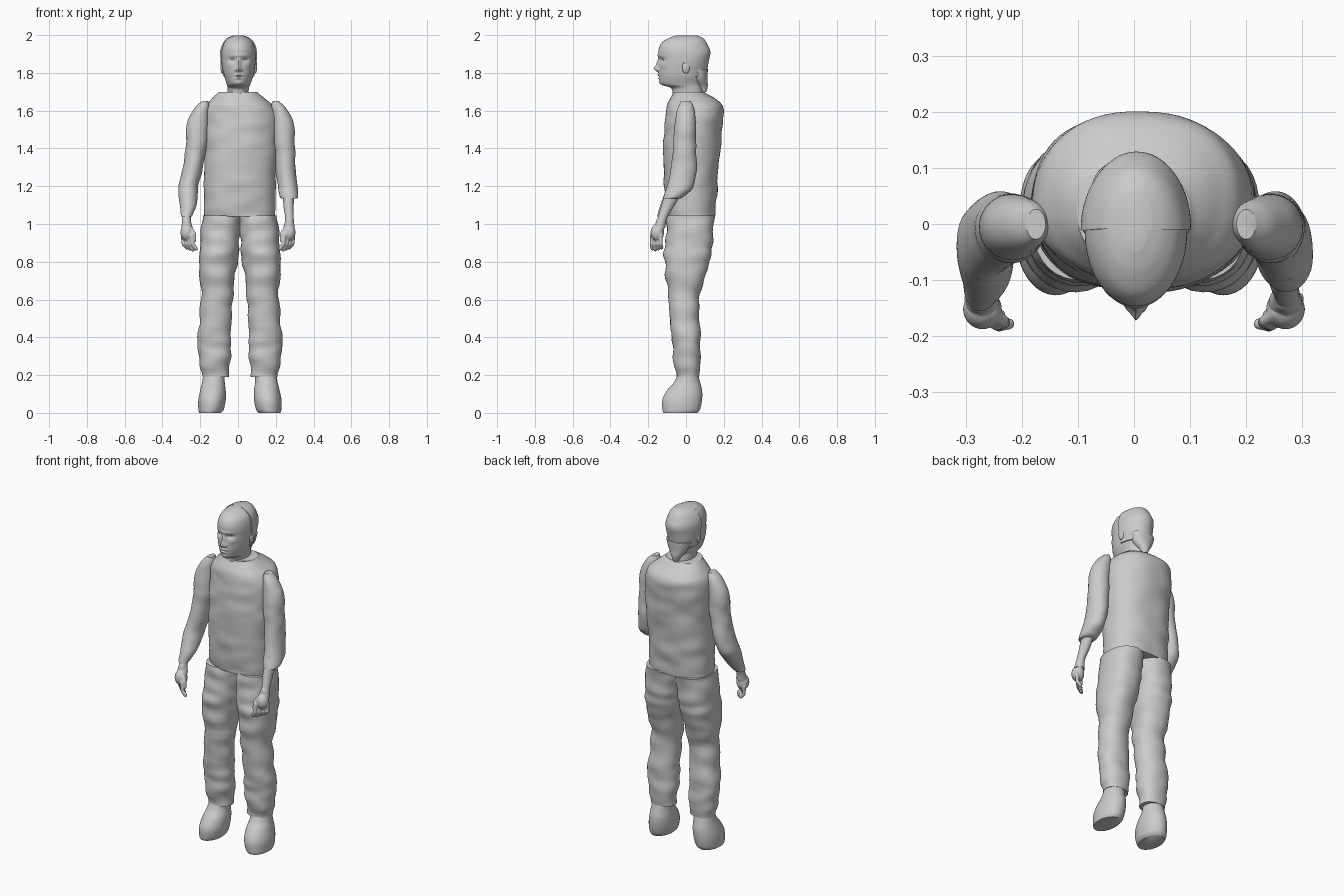
import bpy, bmesh, math
from mathutils import Vector, Matrix, noise

cube = bpy.data.objects.get("Cube")
if cube:
    bpy.data.objects.remove(cube, do_unlink=True)

grey = bpy.data.materials.new("plain grey")
grey.use_nodes = True
grey.diffuse_color = (.6, .6, .6, 1)
grey.node_tree.nodes["Principled BSDF"].inputs["Base Color"].default_value = (.6, .6, .6, 1)


def catmull(a, b, c, d, t):
    return b + t * (c - a) / 2 + t * t * (a - 2.5 * b + 2 * c - d / 2) + t ** 3 * (d - a + 3 * (b - c)) / 2


def loft(bm, rows, sides=40, steps=6, power=2):
    """Smooth skin through horizontal ovals given as (z, x min, x max, y min, y max)."""
    rings = []
    last = len(rows) - 1
    for i in range(last):
        quad = [rows[max(0, i - 1)], rows[i], rows[i + 1], rows[min(last, i + 2)]]
        for s in range(steps + (i == last - 1)):
            z, xa, xb, ya, yb = [catmull(*vals, s / steps) for vals in zip(*quad)]
            ring = []
            for k in range(sides):
                a = math.tau * k / sides
                c, n = math.cos(a), math.sin(a)
                px = math.copysign(abs(c) ** (2 / power), c)
                py = math.copysign(abs(n) ** (2 / power), n)
                ring.append(bm.verts.new(((xa + xb + px * (xb - xa)) / 2,
                                          (ya + yb + py * (yb - ya)) / 2, z)))
            rings.append(ring)
    for low, high in zip(rings, rings[1:]):
        for k in range(sides):
            j = (k + 1) % sides
            bm.faces.new((low[k], low[j], high[j], high[k]))
    bm.faces.new(rings[0])
    bm.faces.new(rings[-1])


def ball(bm, centre, radii):
    place = Matrix.Translation(centre) @ Matrix.Diagonal((*radii, 1))
    bmesh.ops.create_uvsphere(bm, u_segments=20, v_segments=12, radius=1, matrix=place)


def digit(bm, points, radius):
    """Chain of overlapping balls, fused later into a finger."""
    for a, b in zip(points, points[1:]):
        for s in range(5):
            ball(bm, Vector(a).lerp(Vector(b), s / 4), [radius] * 3)


def finish(name, bm, warp=None, wrinkle=0, fuse=0):
    bm.normal_update()
    if wrinkle:
        for v in bm.verts:
            bump = noise.noise(Vector((v.co.x * 8, v.co.y * 8, v.co.z * 16)))
            v.co += Vector((v.normal.x, v.normal.y, 0)) * bump * wrinkle
    if warp:
        for v in bm.verts:
            v.co = warp(v.co)
    bmesh.ops.recalc_face_normals(bm, faces=bm.faces)
    mesh = bpy.data.meshes.new(name)
    bm.to_mesh(mesh)
    bm.free()
    mesh.materials.append(grey)
    ob = bpy.data.objects.new(name, mesh)
    bpy.context.collection.objects.link(ob)
    bpy.ops.object.select_all(action='DESELECT')
    ob.select_set(True)
    bpy.context.view_layer.objects.active = ob
    bpy.ops.object.shade_smooth_by_angle(angle=math.radians(45))
    if fuse:
        mod = ob.modifiers.new("fuse", 'REMESH')
        mod.mode, mod.voxel_size, mod.use_smooth_shade = 'VOXEL', fuse, True
        soft = ob.modifiers.new("soften", 'SMOOTH')
        soft.factor, soft.iterations = .5, 3
    return ob


def flip_leg(p):
    return Vector((.02 - p.x, p.y, p.z))


def flip_arm(p):
    lean = min(1, max(0, (p.z - 1.2) * 5))
    return Vector((.025 * lean - p.x, p.y, p.z))


# Torso
bm = bmesh.new()
loft(bm, [(1.04, -.18, .2, -.1, .155), (1.2, -.18, .2, -.115, .165),
          (1.4, -.18, .21, -.12, .18), (1.55, -.18, .21, -.11, .195),
          (1.62, -.17, .19, -.1, .195), (1.66, -.14, .15, -.085, .16),
          (1.69, -.11, .11, -.07, .11), (1.7, -.1, .1, -.07, .1)],
     sides=64, steps=8, power=2.3)
finish("torso", bm, wrinkle=.008)

# Trouser legs and feet
leg = [(.19, .07, .21, -.05, .07), (.3, .06, .225, -.065, .08), (.4, .055, .235, -.075, .08),
       (.6, .045, .215, -.09, .07), (.8, .025, .23, -.115, .125),
       (.9, .01, .22, -.11, .14), (1.045, .005, .21, -.1, .155)]
foot = [(0, .11, .225, -.12, .06), (.02, .095, .23, -.125, .075), (.07, .085, .23, -.125, .085),
        (.12, .085, .22, -.1, .085), (.16, .09, .21, -.065, .075), (.2, .09, .205, -.045, .065)]
for side, warp in (("left", None), ("right", flip_leg)):
    bm = bmesh.new()
    loft(bm, leg, steps=8, power=2.2)
    finish(side + "_trouser_leg", bm, warp, wrinkle=.012)
    bm = bmesh.new()
    loft(bm, foot)
    finish(side + "_foot", bm, warp)

# Sleeves: the left one stops below the elbow, the right one reaches the wrist
sleeve = [(1.65, .185, .215, -.025, .025), (1.62, .175, .25, -.04, .04),
          (1.57, .175, .28, -.055, .05), (1.5, .18, .3, -.065, .055),
          (1.4, .19, .3, -.07, .055), (1.3, .2, .305, -.08, .055),
          (1.2, .21, .315, -.1, .04)]
cuff = {"left": [(1.15, .22, .315, -.115, -.005), (1.135, .23, .31, -.12, -.03)],
        "right": [(1.1, .22, .305, -.135, -.04), (1.04, .245, .3, -.155, -.09)]}
forearm = [(1.2, .24, .3, -.1, 0), (1.1, .24, .295, -.13, -.06),
           (1.03, .25, .295, -.15, -.1), (.98, .24, .3, -.17, -.11)]
for side, warp in (("left", None), ("right", flip_arm)):
    bm = bmesh.new()
    loft(bm, sleeve + cuff[side])
    finish(side + "_sleeve", bm, warp, wrinkle=.006)
    bm = bmesh.new()
    loft(bm, forearm, sides=24)
    finish(side + "_forearm", bm, warp)

    # Hand: palm, four hanging fingers and an inward thumb
    bm = bmesh.new()
    ball(bm, (.272, -.135, 1), (.024, .026, .04))
    ball(bm, (.27, -.152, .955), (.035, .036, .045))
    for i in range(4):
        root = Vector((.245 + .016 * i, -.18 + .016 * i, .94))
        drop = Vector((-.004, -.002, -.045))
        bend = Vector((-.018, .004, -.03 + .005 * abs(i - 1)))
        digit(bm, [root, root + drop, root + drop + bend], .0105)
    digit(bm, [(.255, -.16, .98), (.235, -.172, .95), (.232, -.175, .915)], .012)
    finish(side + "_hand", bm, warp, fuse=.004)

# Head: soft oval skin with sculpted face bumps (x, z, width, height, depth)
skull = [(1.69, -.055, .055, -.07, .09), (1.72, -.055, .058, -.08, .085),
         (1.74, -.06, .065, -.13, .085), (1.78, -.072, .08, -.143, .095),
         (1.82, -.082, .088, -.145, .105), (1.87, -.087, .094, -.143, .115),
         (1.92, -.086, .093, -.146, .118), (1.96, -.072, .08, -.128, .1),
         (1.985, -.05, .055, -.09, .08), (1.998, -.02, .025, -.05, .05)]
bumps = [(0, 1.822, .011, .014, .024), (0, 1.85, .009, .025, .012),
         (0, 1.892, .05, .008, .005), (0, 1.788, .02, .005, .007),
         (0, 1.771, .018, .005, .006), (0, 1.779, .02, .003, -.004),
         (0, 1.745, .022, .012, .007)]
for s in (-1, 1):
    bumps += [(s * .034, 1.868, .017, .01, -.013), (s * .015, 1.816, .007, .007, .01),
              (s * .05, 1.84, .016, .014, .004)]
mid = .004
bm = bmesh.new()
loft(bm, skull, sides=96, steps=10)
for v in bm.verts:
    if v.co.y < -.03:
        v.co.y -= sum(d * math.exp(-((v.co.x - mid - x) / w) ** 2 - ((v.co.z - z) / h) ** 2)
                      for x, z, w, h, d in bumps)
finish("head", bm)

for side, s in (("left", 1), ("right", -1)):
    bm = bmesh.new()
    ball(bm, (mid + s * .034, -.11, 1.867), (.013, .012, .008))
    finish(side + "_eye", bm)
    bm = bmesh.new()
    ball(bm, (mid + s * .086, 0, 1.83), (.011, .02, .034))
    finish(side + "_ear", bm)

# Hair shell over the back half of the head, with a tail at the nape
bm = bmesh.new()
loft(bm, [(z, a - .006, b + .006, c, d + .008) for z, a, b, c, d in skull[3:]], sides=64)
bmesh.ops.bisect_plane(bm, geom=bm.verts[:] + bm.edges[:] + bm.faces[:], plane_co=(0, -.01, 0),
                       plane_no=(0, -1, 0), clear_outer=True)
rim = [e for e in bm.edges if e.is_boundary]
bmesh.ops.holes_fill(bm, edges=rim, sides=0)
finish("hair", bm, wrinkle=.004)

bm = bmesh.new()
loft(bm, [(1.7, -.015, .02, .08, .11), (1.73, -.03, .035, .05, .118),
          (1.77, -.055, .06, .03, .113), (1.82, -.07, .075, .02, .115)], sides=24)
finish("hair_tail", bm, wrinkle=.012)
